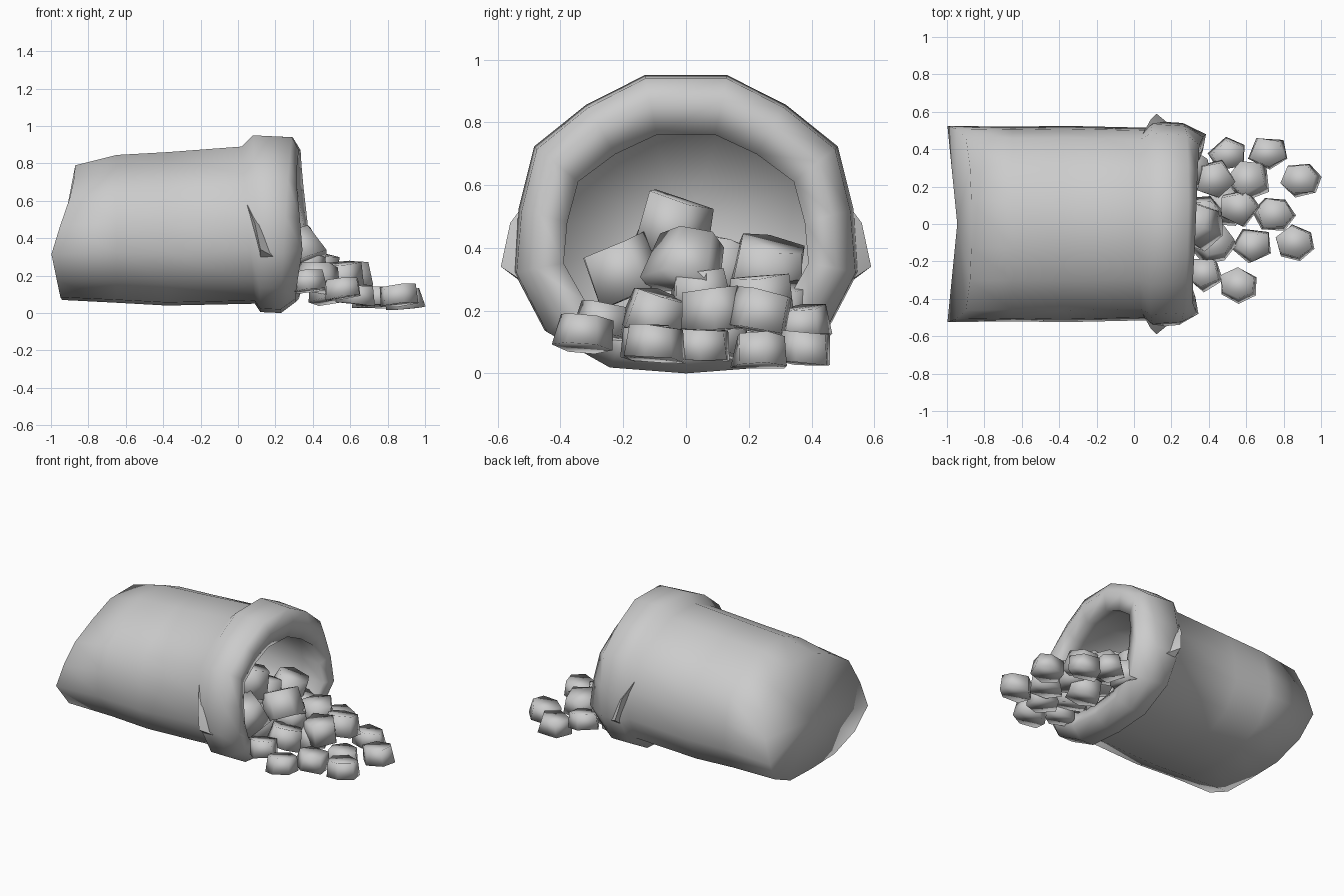
import bpy, bmesh, math, random
from mathutils import Vector, Euler

random.seed(7)
if "Cube" in bpy.data.objects:
    bpy.data.objects.remove(bpy.data.objects["Cube"], do_unlink=True)

# One flat grey for everything
grey = bpy.data.materials.new("plain grey")
grey.use_nodes = True
colour = (0.6, 0.6, 0.6, 1)
grey.diffuse_color = colour
grey.node_tree.nodes["Principled BSDF"].inputs["Base Color"].default_value = colour


def finish(bm, name, angle):
    bmesh.ops.recalc_face_normals(bm, faces=bm.faces)
    mesh = bpy.data.meshes.new(name)
    bm.to_mesh(mesh)
    bm.free()
    mesh.materials.append(grey)
    mesh.shade_smooth()
    mesh.set_sharp_from_angle(angle=math.radians(angle))
    obj = bpy.data.objects.new(name, mesh)
    bpy.context.collection.objects.link(obj)
    return obj


# Sagging cross-section: half outline (side, height), mirrored to a loop
half = [(.45, .02), (.82, .14), (1, .34), (.97, .55), (.88, .76), (.58, .9), (.24, 1)]
outline = [(0, 0)] + half + [(-u, t) for u, t in reversed(half)]

# Sack rings: x, lean, side bow, skew, bottom, top, half width
rings = [
    (-.94, .07, -.085, 0, .07, .79, .525),
    (-.65, 0, 0, 0, .055, .845, .52),
    (-.38, 0, 0, 0, .04, .86, .525),
    (.09, -.07, 0, 0, .05, .89, .515),
    (.12, -.04, 0, 0, .005, .95, .55),
    (.23, .06, 0, .01, .0, .94, .54),
    (.31, .02, .05, .02, .06, .87, .48),
    (.30, .0, .05, .02, .14, .76, .39),
    (.2, 0, 0, 0, .12, .78, .41),
    (-.3, 0, 0, 0, .1, .79, .46),
]
bm = bmesh.new()
loops = []
for x, lean, bow, skew, low, high, width in rings:
    loop = []
    for u, t in outline:
        side = abs(u) * max(0, 1 - 2.1 * abs(t - .36))
        loop.append(bm.verts.new((x + lean * t + bow * side + skew * u,
                                  u * width, low + t * (high - low))))
    loops.append(loop)
count = len(outline)
for a, b in zip(loops, loops[1:]):
    for i in range(count):
        j = (i + 1) % count
        bm.faces.new((a[i], a[j], b[j], b[i]))

# Closed bottom of the sack and the far wall inside
for loop, centre in ((loops[0], (-.945, 0, .4)), (loops[-1], (-.4, 0, .45))):
    tip = bm.verts.new(centre)
    for i in range(count):
        bm.faces.new((loop[i], loop[(i + 1) % count], tip))
finish(bm, "sack", 100)

# Pinched cloth folds on both sides of the rolled rim
fold = [(.04, .47, .6), (.16, .49, .45), (.23, .5, .28), (.12, .47, .25),
        (.09, .56, .48), (.12, .59, .34)]
for side, name in ((-1, "front_fold"), (1, "back_fold")):
    bm = bmesh.new()
    for x, y, z in fold:
        bm.verts.new((x, side * y, z))
    bmesh.ops.convex_hull(bm, input=bm.verts)
    finish(bm, name, 60)


# Rough chunks: short irregular prisms, length along x, width along y
def chunk(name, place, length, width, height, tilt):
    bm = bmesh.new()
    bmesh.ops.create_cone(bm, cap_ends=True, segments=random.choice((5, 6)),
                          radius1=.53, radius2=.46, depth=1)
    spin = Euler((0, 0, random.uniform(0, math.tau)))
    turn = Euler((random.uniform(-tilt, tilt), random.uniform(-tilt, tilt), 0))
    for v in bm.verts:
        v.co.rotate(spin)
        v.co += Vector(random.uniform(-.05, .05) for _ in range(3))
        v.co *= Vector((length, width, height))
        v.co.rotate(turn)
        v.co += Vector(place)
        v.co.z = max(v.co.z, .015)
    finish(bm, name, 110)


# Loose chunks on the ground
spilled = [(.89, .24, .07), (.86, -.1, .095), (.555, -.325, .13), (.75, .055, .09),
           (.72, .38, .08), (.64, -.12, .1), (.51, .37, .16), (.375, -.265, .17)]
for i, place in enumerate(spilled):
    chunk(f"spilled_chunk_{i + 1}", place, .21, .18, .1, .15)

# Chunks heaped in the mouth
heaped = [(.56, .09, .2), (.61, .24, .2), (.43, .24, .24), (.43, -.1, .19),
          (.36, .05, .26), (.48, .1, .13), (.3, .3, .22)]
for i, place in enumerate(heaped):
    chunk(f"heaped_chunk_{i + 1}", place, .22, .21, .13, .3)

# Larger chunks still inside the sack
inside = [(.33, 0, .35), (.2, -.2, .33), (.2, .26, .33), (.12, -.04, .47), (.12, .1, .34),
          (.2, -.05, .22)]
for i, place in enumerate(inside):
    chunk(f"inside_chunk_{i + 1}", place, .24, .25, .17, .5)
